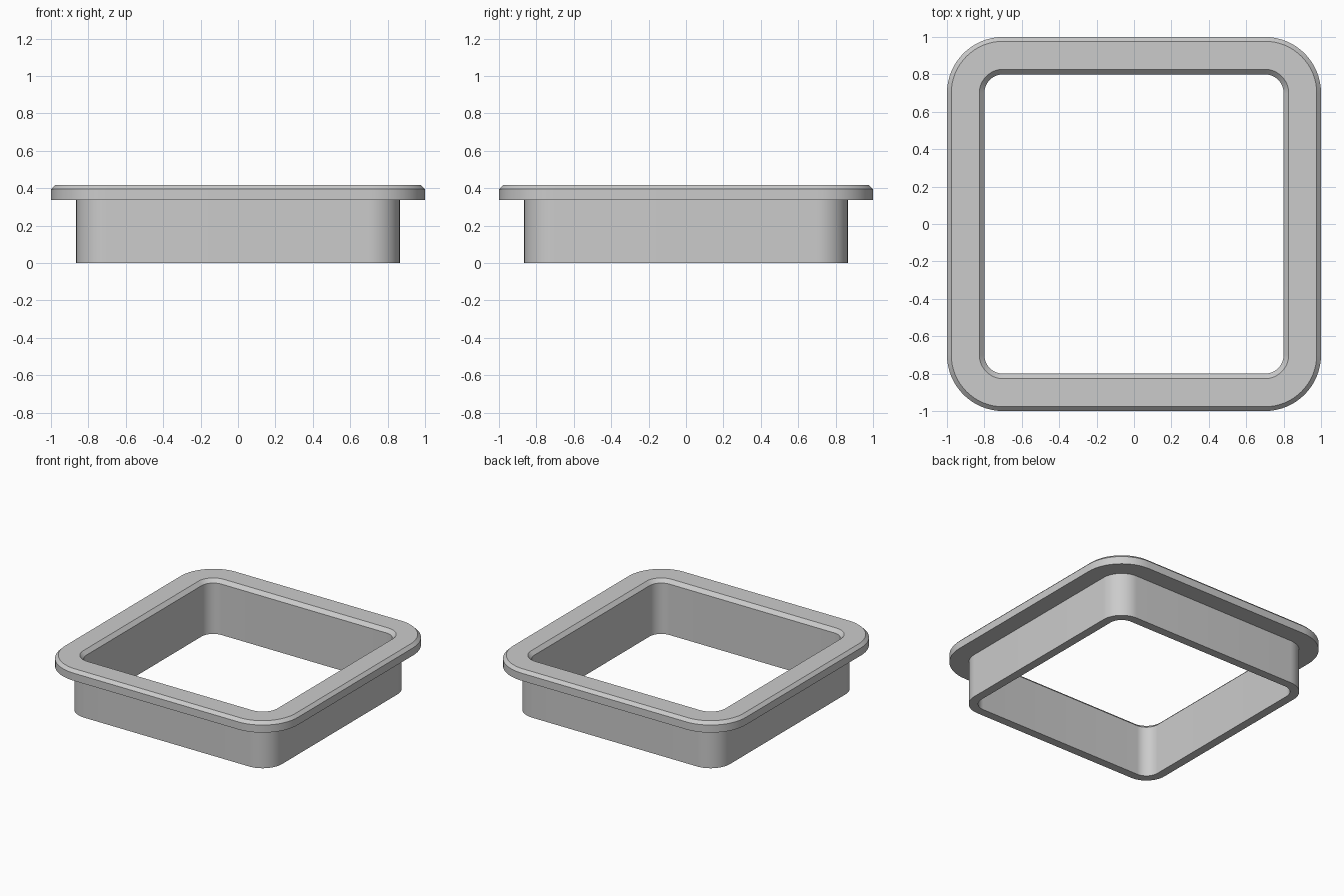
import bpy, bmesh
from math import cos, sin, pi, radians

cube = bpy.data.objects.get("Cube")
if cube:
    bpy.data.objects.remove(cube, do_unlink=True)

CORNER = 0.70   # centre of every corner arc
STEPS = 16      # segments per corner


def rounded_square(half):
    """Points of a rounded square; all rings share their corner centres."""
    radius = half - CORNER
    points = []
    for quarter, (sx, sy) in enumerate([(1, 1), (-1, 1), (-1, -1), (1, -1)]):
        for i in range(STEPS + 1):
            a = (quarter + i / STEPS) * pi / 2
            points.append((sx * CORNER + radius * cos(a),
                           sy * CORNER + radius * sin(a)))
    return points


def sweep_ring(name, profile, material):
    """Sweep a closed (half width, height) profile round the square."""
    bm = bmesh.new()
    rings = [[bm.verts.new((x, y, z)) for x, y in rounded_square(half)]
             for half, z in profile]
    for k, lower in enumerate(rings):
        upper = rings[(k + 1) % len(rings)]
        for i in range(len(lower)):
            j = (i + 1) % len(lower)
            bm.faces.new((lower[i], lower[j], upper[j], upper[i]))
    bmesh.ops.recalc_face_normals(bm, faces=bm.faces)
    mesh = bpy.data.meshes.new(name)
    bm.to_mesh(mesh)
    bm.free()
    mesh.materials.append(material)
    obj = bpy.data.objects.new(name, mesh)
    bpy.context.collection.objects.link(obj)
    bpy.ops.object.select_all(action="DESELECT")
    obj.select_set(True)
    bpy.context.view_layer.objects.active = obj
    bpy.ops.object.shade_smooth_by_angle(angle=radians(25))
    return obj


grey = bpy.data.materials.new("light_grey")
grey.use_nodes = True
colour = (0.60, 0.60, 0.60, 1)
grey.diffuse_color = colour
grey.node_tree.nodes["Principled BSDF"].inputs["Base Color"].default_value = colour

# Flanged frame: straight sleeve, overhanging rim, chamfered top edges
sweep_ring("flanged_frame", [
    (0.80, 0.0), (0.865, 0.0),          # sleeve bottom
    (0.865, 0.337), (1.0, 0.337),       # underside of rim
    (1.0, 0.395), (0.977, 0.418),       # outer chamfer
    (0.827, 0.418), (0.80, 0.391),      # inner chamfer
], grey)
